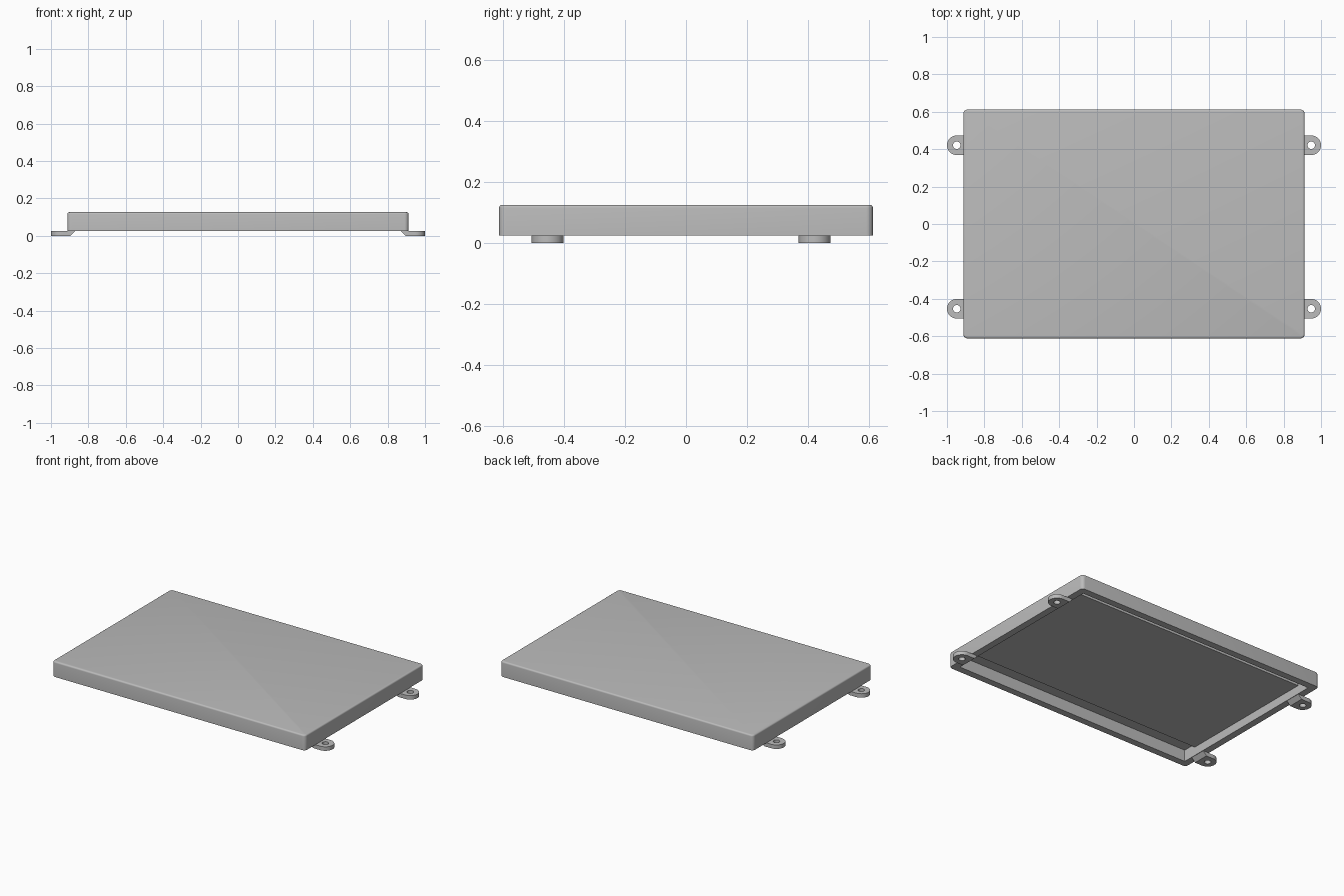
import bpy, bmesh, math

if "Cube" in bpy.data.objects:
    bpy.data.objects.remove(bpy.data.objects["Cube"])

grey = bpy.data.materials.new("light grey")
grey.diffuse_color = (0.5, 0.5, 0.5, 1)
grey.use_nodes = True
grey.node_tree.nodes["Principled BSDF"].inputs["Base Color"].default_value = grey.diffuse_color

HX, HY = 0.912, 0.612      # half size of the cover
Z0, Z1 = 0.026, 0.126      # underside and top of the cover
WALL = 0.045
FLOOR = 0.102              # ceiling of the hollow underside


def finish(bm, name):
    bmesh.ops.remove_doubles(bm, verts=bm.verts[:], dist=1e-5)
    bmesh.ops.recalc_face_normals(bm, faces=bm.faces[:])
    me = bpy.data.meshes.new(name)
    bm.to_mesh(me)
    bm.free()
    ob = bpy.data.objects.new(name, me)
    bpy.context.collection.objects.link(ob)
    me.materials.append(grey)
    bpy.ops.object.select_all(action='DESELECT')
    ob.select_set(True)
    bpy.context.view_layer.objects.active = ob
    bpy.ops.object.shade_smooth_by_angle(angle=math.radians(35))
    return ob


def bridge(bm, a, b):
    n = len(a)
    for i in range(n):
        j = (i + 1) % n
        bm.faces.new((a[i], a[j], b[j], b[i]))


def rounded_loop(bm, inset, z, r, steps=6):
    verts = []
    for k, (sx, sy) in enumerate(((1, 1), (-1, 1), (-1, -1), (1, -1))):
        for i in range(steps + 1):
            a = math.pi / 2 * (k + i / steps)
            verts.append(bm.verts.new((sx * (HX - inset - r) + r * math.cos(a),
                                       sy * (HY - inset - r) + r * math.sin(a), z)))
    return verts


# hollow cover with rounded corners and a softened top edge
bm = bmesh.new()
R, B = 0.022, 0.01
loops = [rounded_loop(bm, WALL, FLOOR, 0.0),
         rounded_loop(bm, WALL, Z0, 0.0),
         rounded_loop(bm, 0, Z0, R)]
for i in range(5):
    a = math.pi / 2 * i / 4
    ins = B * (1 - math.cos(a))
    loops.append(rounded_loop(bm, ins, Z1 - B + B * math.sin(a), R - ins))
for a, b in zip(loops, loops[1:]):
    bridge(bm, a, b)
bm.faces.new(loops[-1])
bmesh.ops.remove_doubles(bm, verts=bm.verts[:], dist=1e-5)
rim = [e for e in bm.edges if e.is_boundary]
bmesh.ops.contextual_create(bm, geom=rim)
finish(bm, "cover")

# shallow raised panel inside the hollow
bm = bmesh.new()
bmesh.ops.create_cube(bm, size=1)
for v in bm.verts:
    v.co.x *= 2 * (HX - WALL)
    v.co.y *= 2 * 0.475
    v.co.z = FLOOR if v.co.z > 0 else FLOOR - 0.02
finish(bm, "inner_panel")


# mounting tabs: rounded outer end, drilled hole, sloped inner end
def tab(name, side, cy):
    bm = bmesh.new()
    n, r, hole, cx = 32, 0.0525, 0.02, 0.9475

    def ring(z, radius=None, inner=1.0):
        verts = []
        for i in range(n):
            a = 2 * math.pi * i / n
            x, y = math.cos(a), math.sin(a)
            if radius is None:
                if x < -1e-6:
                    m = max(abs(x), abs(y))
                    x, y = x / m * inner, y / m
                x, y = x * r, y * r
            else:
                x, y = x * radius, y * radius
            verts.append(bm.verts.new((side * (cx + x), cy + y, z)))
        return verts

    top, bottom = ring(Z0, None, 1.48), ring(0)
    hole_top, hole_bottom = ring(Z0, hole), ring(0, hole)
    bridge(bm, top, bottom)
    bridge(bm, bottom, hole_bottom)
    bridge(bm, hole_bottom, hole_top)
    bridge(bm, hole_top, top)
    finish(bm, name)


for side, sname in ((-1, "left"), (1, "right")):
    for cy, yname in ((-0.453, "front"), (0.421, "back")):
        tab(f"mounting_tab_{yname}_{sname}", side, cy)
